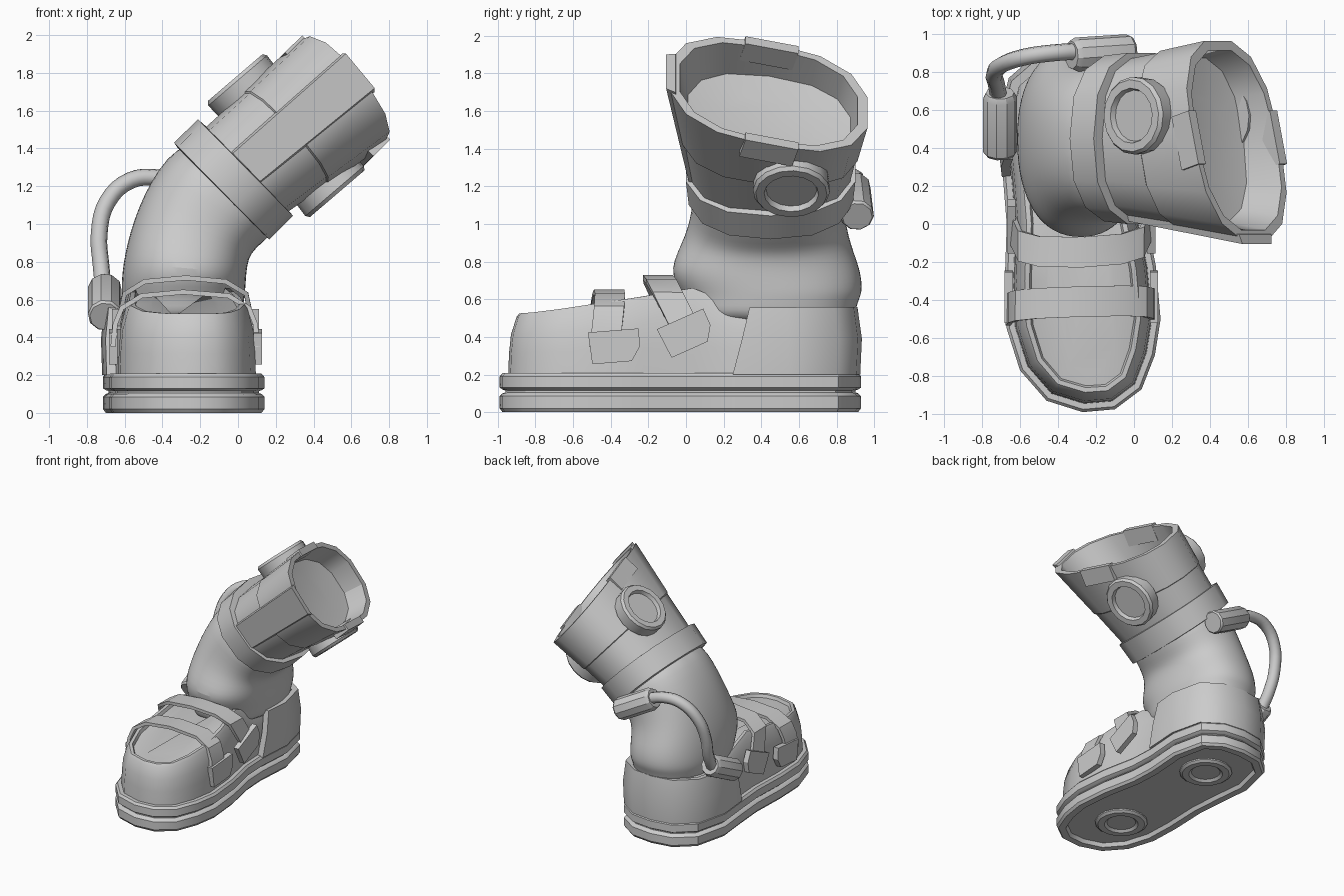
import bpy, bmesh, math
from mathutils import Vector as Vec, Matrix

if "Cube" in bpy.data.objects:
    bpy.data.objects.remove(bpy.data.objects["Cube"])


def finish(name, bm, angle=32, thick=0):
    bmesh.ops.recalc_face_normals(bm, faces=bm.faces)
    me = bpy.data.meshes.new(name)
    bm.to_mesh(me)
    bm.free()
    ob = bpy.data.objects.new(name, me)
    bpy.context.collection.objects.link(ob)
    bpy.ops.object.select_all(action='DESELECT')
    ob.select_set(True)
    bpy.context.view_layer.objects.active = ob
    if thick:
        m = ob.modifiers.new("thick", 'SOLIDIFY')
        m.thickness, m.offset = thick, 0
        bpy.ops.object.modifier_apply(modifier="thick")
    bpy.ops.object.shade_smooth_by_angle(angle=math.radians(angle))
    return ob


def loft(name, rings, angle=32, thick=0):
    """Skin a list of point rings with end caps, or an open sheet given a thickness."""
    bm = bmesh.new()
    vs = [[bm.verts.new(p) for p in r] for r in rings]
    n = len(rings[0])
    for a, b in zip(vs, vs[1:]):
        for i in range(n - 1 if thick else n):
            bm.faces.new((a[i], a[(i + 1) % n], b[(i + 1) % n], b[i]))
    if not thick:
        bm.faces.new(vs[0])
        bm.faces.new(vs[-1])
    return finish(name, bm, angle, thick)


def ring(c, U, V, n=14, p=2.0):
    out = []
    for i in range(n):
        t = 2 * math.pi * (i + 0.5) / n
        f = lambda q: math.copysign(abs(q) ** (2 / p), q)
        out.append(Vec(c) + Vec(U) * f(math.cos(t)) + Vec(V) * f(math.sin(t)))
    return out


def turned(name, c, axis, profile, n=16):
    """Round part from (radius, height) pairs along an axis."""
    axis = Vec(axis).normalized()
    U = axis.orthogonal().normalized()
    V = axis.cross(U)
    return loft(name, [ring(Vec(c) + axis * h, U * r, V * r, n) for r, h in profile])


def block(name, c, ax, ay, size):
    ax = Vec(ax).normalized()
    az = ax.cross(Vec(ay)).normalized()
    ay = az.cross(ax)
    bm = bmesh.new()
    bmesh.ops.create_cube(bm, size=1)
    m = Matrix((ax * size[0], ay * size[1], az * size[2])).transposed().to_4x4()
    m.translation = Vec(c)
    bm.transform(m)
    return finish(name, bm)


def lerp_table(x, tab):
    for (a, fa), (b, fb) in zip(tab, tab[1:]):
        if x <= b:
            return fa + (fb - fa) * max(0, (x - a) / (b - a))
    return tab[-1][1]


# Sole outline (x, y), counter-clockwise from the toe
OUT = [(-.27, -.99), (-.1, -.975), (.04, -.87), (.11, -.69), (.14, -.5), (.115, -.22), (.06, .05),
       (.05, .25), (.07, .55), (.01, .81), (-.14, .91), (-.32, .93), (-.5, .9), (-.65, .77), (-.715, .5),
       (-.69, .25), (-.67, 0), (-.68, -.3), (-.67, -.55), (-.6, -.77), (-.46, -.93)]


def outline(d, z):
    pts = []
    for i, p in enumerate(OUT):
        t = (Vec(OUT[(i + 1) % len(OUT)]) - Vec(OUT[i - 1])).normalized()
        x, y = p[0] - t.y * d, p[1] + t.x * d
        pts.append(Vec((x, y, z(p[1]) if callable(z) else z)))
    return pts


# Two-layer sole with recessed underside
loft("sole", [outline(d, z) for d, z in
              [(.085, .03), (.07, 0), (.015, 0), (0, .02), (0, .085), (.015, .1), (.03, .105),
               (.03, .115), (.015, .12), (0, .13), (0, .19), (.015, .208), (.07, .208)]])
for nm, y in (("heel", .48), ("toe", -.52)):
    turned(nm + "_tread", (-.31, y, .03), (0, 0, -1),
           [(.2, -.02), (.2, .01), (.18, .025), (.13, .025), (.11, .008)])

# Shoe upper
top = [(-.98, .525), (-.8, .535), (-.3, .6), (.05, .66), (.3, .55), (1, .54)]
rise = lambda f, dz=0: (lambda y: .2 + (lerp_table(y, top) - .2) * f + dz)
loft("shoe_upper", [outline(d, z) for d, z in
                    [(.045, .19), (.05, rise(.35)), (.06, rise(.65)), (.09, rise(.94)), (.105, rise(1)),
                     (.13, rise(1)), (.14, rise(1, -.025)), (.22, rise(1, -.02))]], 40)

# Heel counter wrapped round the back
heel = [Vec(p) for p in OUT[7:16]]
lo, mid, hi = [], [], []
for p in heel:
    lead = max(0, 1 - (p.y - .25) / .3)
    c = Vec((-.3, .35))
    for row, s, z, lean in ((lo, .95, .2, 0), (mid, .965, .39, .05), (hi, .925, .555, .09)):
        q = c + (p - c) * s
        row.append(Vec((q.x, p.y + lean * lead if lead else q.y, z)))
loft("heel_counter", [lo, mid, hi], 48, thick=.05)

# Straps with side plates
for nm, y0, h, sl, zc, a, dy, dx in (("front", -.4, .64, .12, .35, .08, .06, 0),
                                     ("rear", -.14, .715, -.5, .42, .42, 0, .015)):
    arch = [(-.662, zc), (-.65, .47), (-.615, h - .085), (-.51, h - .02), (-.29, h), (-.05, h - .02),
            (.058, h - .085), (.092, .47), (.103, zc)]
    rows = [[Vec((x - dx * (1 if x > -.29 else -1), y0 + w + .03 * x + sl * (z - h), z)) for x, z in arch]
            for w in (-.08, .08)]
    loft(nm + "_strap", rows, thick=.026)
    yc = y0 + sl * (zc - h) + dy
    shape = [(-.14, .085), (-.13, -.085), (.08, -.085), (.13, -.01), (.13, .085)]
    pl = [(yc + py * math.cos(a) - pz * math.sin(a), zc + py * math.sin(a) + pz * math.cos(a))
          for py, pz in shape]
    for side, x in (("left", -.66 + dx), ("right", .105 - dx)):
        loft(f"{nm}_plate_{side}", [[Vec((x + o, y, z)) for y, z in pl] for o in (-.022, .022)])

# Bent soft leg with a bulge above the ankle
leg = [((-.29, .45, .45), (.31, 0, 0), .45), ((-.29, .45, .58), (.325, 0, 0), .465),
       ((-.29, .46, .63), (.335, 0, 0), .49), ((-.285, .415, .76), (.335, 0, -.02), .525),
       ((-.25, .43, .93), (.315, 0, -.09), .435),
       ((-.15, .44, 1.1), (.29, 0, -.2), .41), ((.03, .44, 1.28), (.25, 0, -.24), .4)]
lg = loft("leg", [ring(c, (0, hy, 0), V, 16, 2.3) for c, V, hy in leg], 60)
m = lg.modifiers.new("smooth", 'SUBSURF')
m.levels = m.render_levels = 2

# Collar band
A = Vec((.7, 0, .69))
cv = Vec((.7, 0, -.71))
collar = [(-.1, .33, .39), (-.095, .36, .445), (.085, .36, .46), (.09, .3, .4)]
loft("collar", [ring(Vec((-.02, .45, 1.24)) + A * h, (0, u, 0), cv * v, 14, 2.4) for h, v, u in collar])

# Flared hollow shell, opening tilted backwards
c0, U0, V0 = Vec((0, .45, 1.25)), Vec((0, .42, 0)), cv * .31
c1, U1, V1 = Vec((.54, .44, 1.69)), Vec((-.1, .535, -.1)), Vec((.23, 0, -.275))


def sect(t, s=1.0):
    return ring(c0.lerp(c1, t), U0.lerp(U1, t) * s, V0.lerp(V1, t) * s, 14, 2.5)


loft("shell", [sect(t, s) for t, s in [(0, 1), (.45, .985), (.46, 1.005), (1, 1), (1, .9), (.7, .88), (.66, .5)]])

# Front closure strip
rows = []
for t in (.08, 1.02):
    c, U, V = c0.lerp(c1, t), U0.lerp(U1, t), V0.lerp(V1, t)
    rows.append([c - U * u + V * v for u, v in
                 ((.92, -.4), (1.015, -.36), (1.015, .3), (.92, .34))])
loft("front_closure", rows)

# Round side bosses and rim tabs on upper and lower faces
for nm, c, s in (("upper", (-.015, .57, 1.775), -1), ("lower", (.525, .56, 1.16), 1)):
    turned(nm + "_boss", c, (.65 * s, 0, -.76 * s),
           [(.2, -.11), (.205, -.02), (.19, 0), (.145, 0), (.135, -.03)])
    block(nm + "_rim_tab", c1 + V1 * s * .93 - A * .055, U1, A, (.29, .13, .055))

# Hose with two end fittings
pts = [(-.71, .66, .64), (-.725, .74, .78), (-.735, .79, .95), (-.69, .84, 1.12), (-.57, .88, 1.23),
       (-.43, .9, 1.245), (-.28, .91, 1.2)]
cu = bpy.data.curves.new("hose", 'CURVE')
cu.dimensions = '3D'
cu.bevel_depth, cu.bevel_resolution, cu.resolution_u = .045, 2, 4
sp = cu.splines.new('BEZIER')
sp.bezier_points.add(len(pts) - 1)
for b, p in zip(sp.bezier_points, pts):
    b.co = p
    b.handle_left_type = b.handle_right_type = 'AUTO'
bpy.context.collection.objects.link(bpy.data.objects.new("hose", cu))
for nm, a, b in (("lower", (-.705, .37, .51), (-.705, .69, .67)), ("upper", (-.02, .91, 1.04), (-.33, .89, 1.21))):
    d = Vec(b) - Vec(a)
    L = d.length
    turned(nm + "_hose_fitting", a, d,
           [(.08, 0), (.09, .015), (.09, L - .03), (.075, L)], 10)
